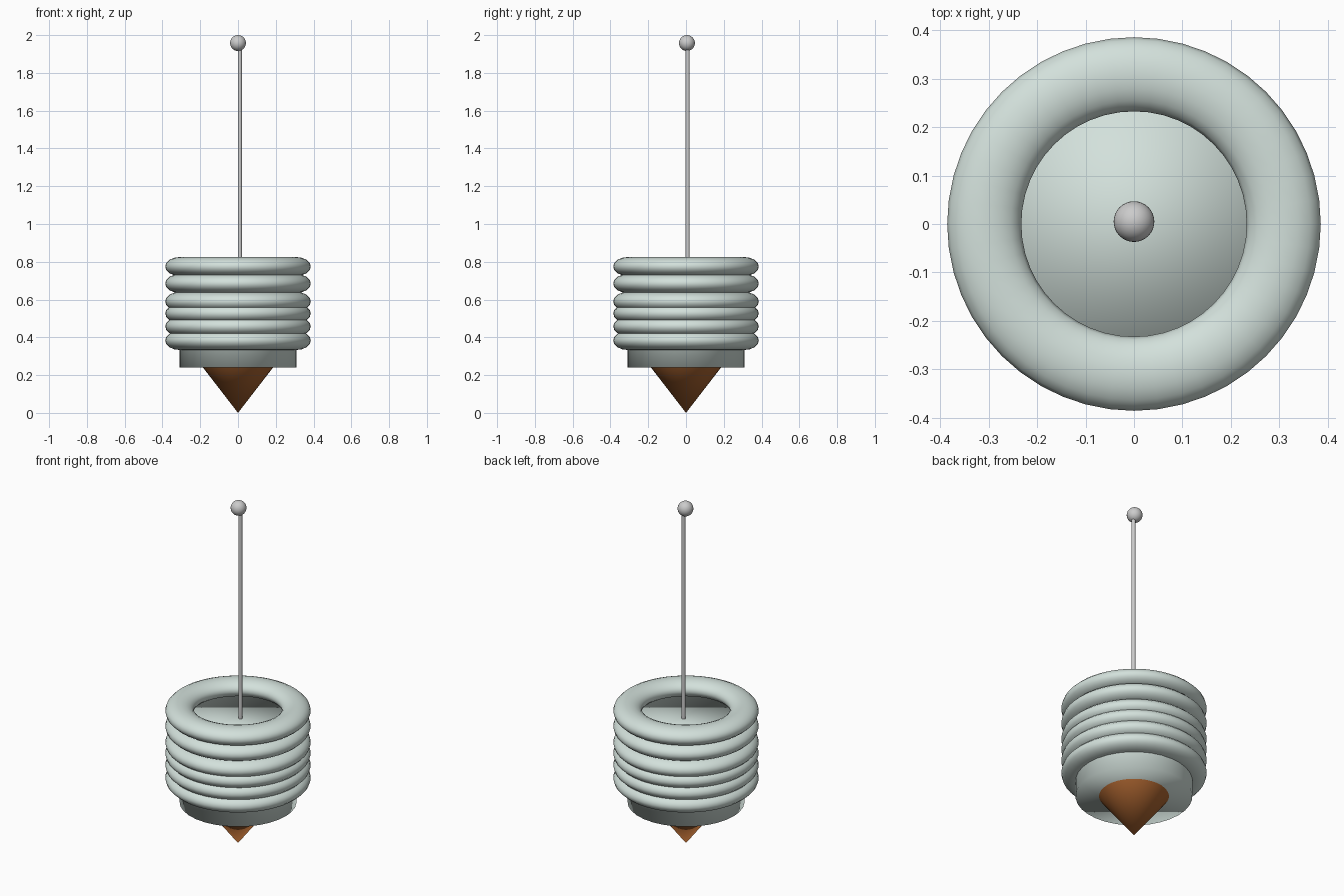
import bpy

if "Cube" in bpy.data.objects:
    bpy.data.objects.remove(bpy.data.objects["Cube"])


def material(name, rgb):
    m = bpy.data.materials.new(name)
    m.diffuse_color = (*rgb, 1)
    m.use_nodes = True
    m.node_tree.nodes["Principled BSDF"].inputs["Base Color"].default_value = m.diffuse_color
    return m


def finish(name, mat=None, sharp=False):
    o = bpy.context.object
    o.name = name
    if sharp:
        bpy.ops.object.shade_smooth_by_angle()
    else:
        bpy.ops.object.shade_smooth()
    if mat:
        o.data.materials.append(mat)
    return o


def cylinder(name, radius, z0, z1, xy=(0, 0), mat=None, sharp=False):
    bpy.ops.mesh.primitive_cylinder_add(
        vertices=32, radius=radius, depth=z1 - z0, location=(*xy, (z0 + z1) / 2))
    return finish(name, mat, sharp)


shell = material("pale_green_grey", (0.65, 0.75, 0.71))
copper = material("brown", (0.41, 0.13, 0.03))

# Core drum inside the rings, softly shaded all over
cylinder("core_drum", 0.31, 0.24, 0.73, mat=shell)

# Stack of flattened rings
for i, z in enumerate((0.383, 0.458, 0.527, 0.59, 0.685, 0.775)):
    bpy.ops.mesh.primitive_torus_add(
        major_radius=0.309, minor_radius=0.0765,
        major_segments=48, minor_segments=16, location=(0, 0, z))
    bpy.context.object.scale.z = 0.05 / 0.0765
    finish(f"ring_{i + 1}", shell)

# Pointed tip, apex on the ground
bpy.ops.mesh.primitive_cone_add(
    vertices=32, radius1=0, radius2=0.193, depth=0.25, location=(0, 0, 0.125))
finish("pointed_tip", copper, sharp=True)

# Thin rod and its end ball
cylinder("antenna_rod", 0.011, 0.72, 1.95, xy=(0.01, 0.008), sharp=True)
bpy.ops.mesh.primitive_uv_sphere_add(
    segments=32, ring_count=16, radius=0.042, location=(0, 0.005, 1.958))
finish("antenna_ball")
